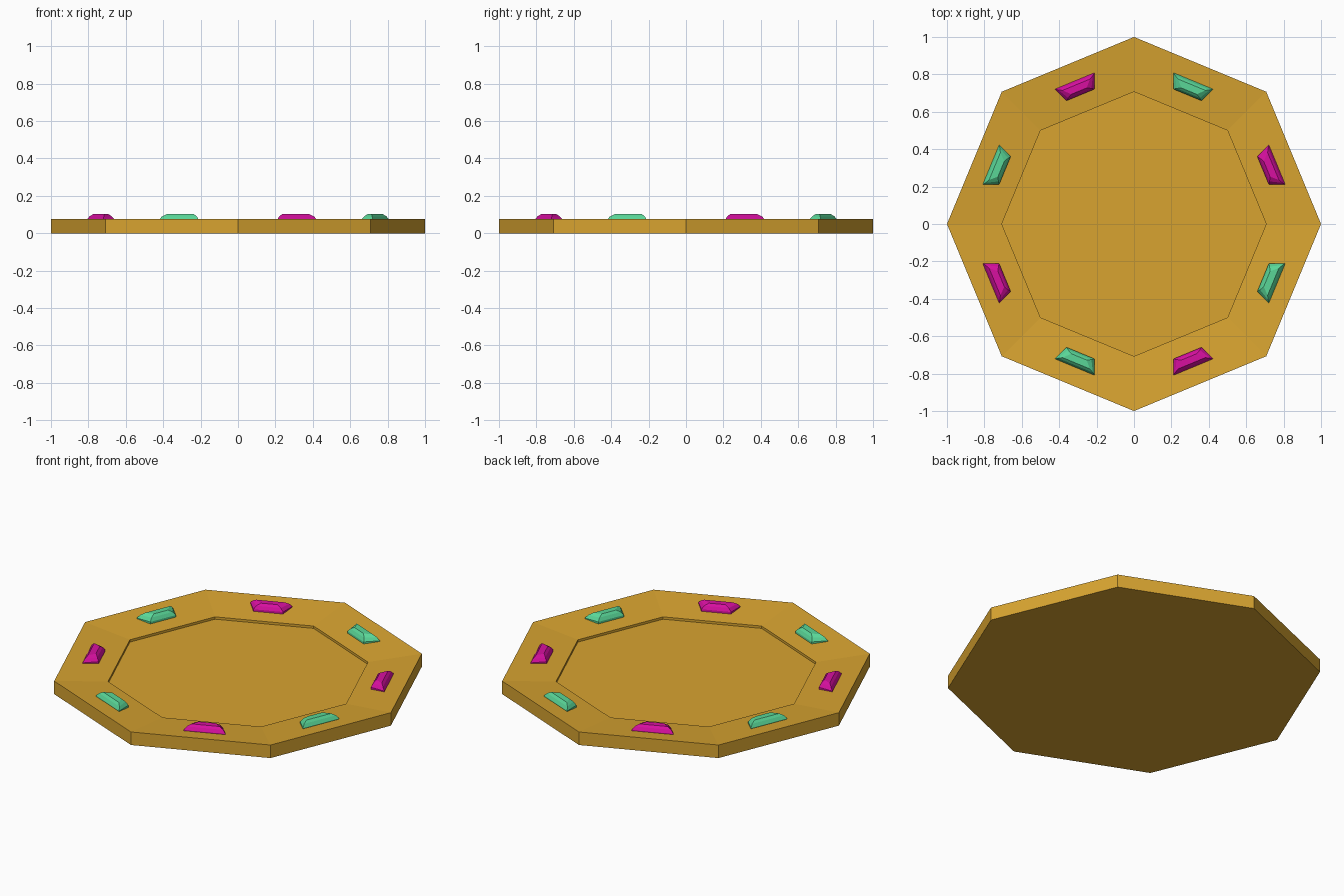
import bpy, bmesh, math
from mathutils import Matrix

if "Cube" in bpy.data.objects:
    bpy.data.objects.remove(bpy.data.objects["Cube"])


def material(name, rgb):
    m = bpy.data.materials.new(name)
    m.diffuse_color = (*rgb, 1)
    m.use_nodes = True
    m.node_tree.nodes["Principled BSDF"].inputs["Base Color"].default_value = m.diffuse_color
    return m


gold = material("gold", (0.69, 0.372, 0.030))
magenta = material("magenta", (0.68, 0.005, 0.35))
green = material("mint green", (0.10, 0.67, 0.31))


def loft(name, rings, mat, turn=0.0):
    """Join stacked rings of points with quads and cap both ends."""
    bm = bmesh.new()
    loops = [[bm.verts.new(p) for p in ring] for ring in rings]
    n = len(loops[0])
    for a, b in zip(loops, loops[1:]):
        for i in range(n):
            j = (i + 1) % n
            bm.faces.new((a[i], a[j], b[j], b[i]))
    bm.faces.new(loops[0][::-1])
    bm.faces.new(loops[-1])
    bmesh.ops.recalc_face_normals(bm, faces=bm.faces)
    bmesh.ops.transform(bm, matrix=Matrix.Rotation(turn, 4, 'Z'), verts=bm.verts)
    me = bpy.data.meshes.new(name)
    bm.to_mesh(me)
    bm.free()
    me.materials.append(mat)
    ob = bpy.data.objects.new(name, me)
    bpy.context.collection.objects.link(ob)
    return ob


def octagon(r, z):
    return [(r * math.cos(i * math.pi / 4), r * math.sin(i * math.pi / 4), z)
            for i in range(8)]


# Plate: outer wall, rim sloping inward, small step down to the floor
loft("plate", [octagon(1, 0), octagon(1, 0.077), octagon(0.707, 0.051),
               octagon(0.707, 0.037)], gold)


def trapezoid(inset_r, inset_t, z):
    r0, r1 = 0.747 + inset_r, 0.828 - inset_r
    w0, w1 = 0.081 - inset_t, 0.115 - inset_t
    return [(r0, -w0, z), (r1, -w1, z), (r1, w1, z), (r0, w0, z)]


# Cut gems, one at the middle of each rim side, in alternating colours
for k in range(8):
    loft(f"rim_gem_{k + 1}",
         [trapezoid(0, 0, 0.05), trapezoid(0, 0, 0.072),
          trapezoid(0.010, 0.014, 0.090), trapezoid(0.022, 0.036, 0.102)],
         green if k % 2 else magenta, math.radians(22.5 + 45 * k))
